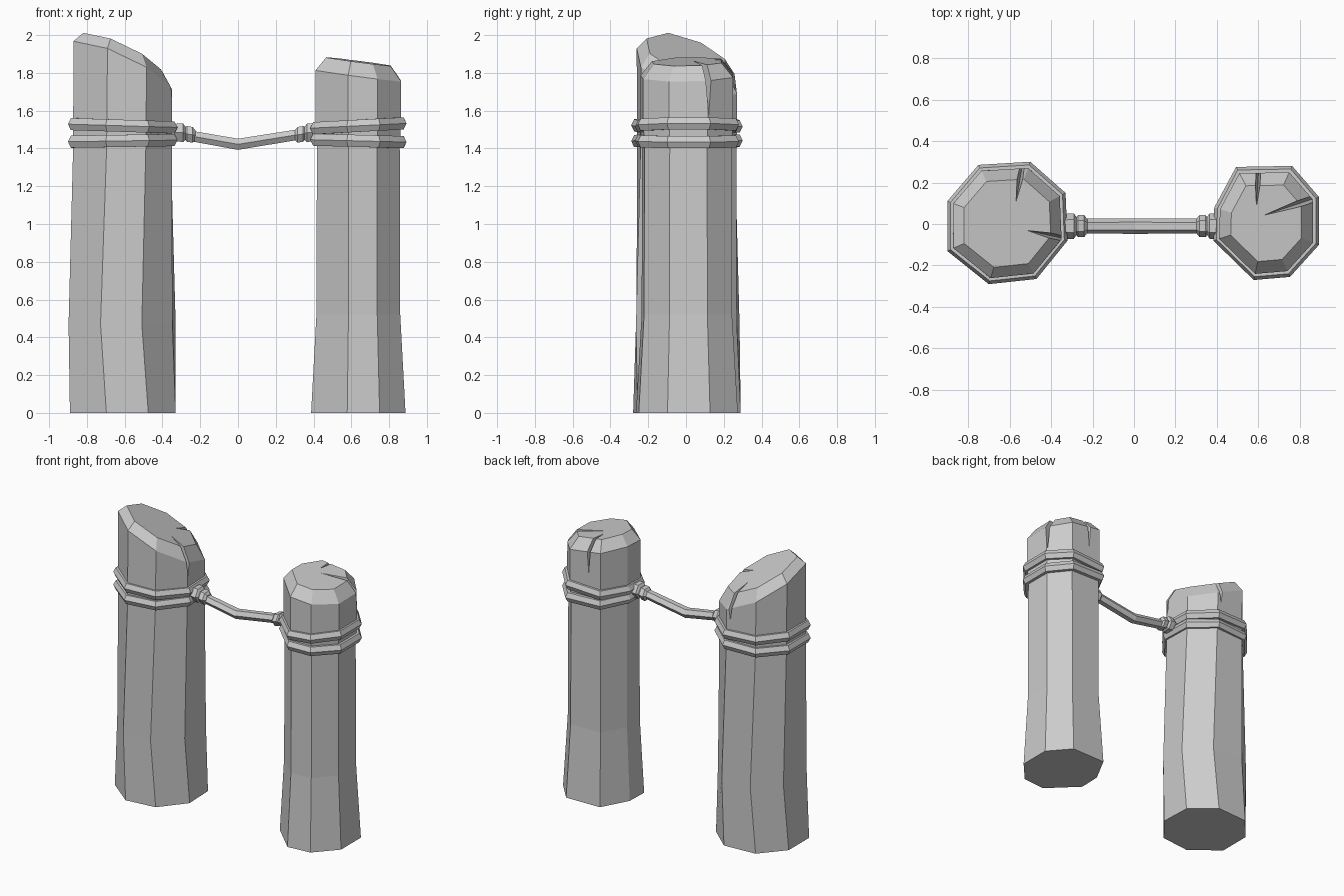
import bpy, bmesh, math
from mathutils import Vector

cube = bpy.data.objects.get("Cube")
if cube:
    bpy.data.objects.remove(cube, do_unlink=True)

grey = bpy.data.materials.new("plain_grey")
grey.use_nodes = True
GREY = (0.6, 0.6, 0.6, 1)
grey.diffuse_color = GREY
grey.node_tree.nodes["Principled BSDF"].inputs["Base Color"].default_value = GREY


def loft(name, rings, closed=False):
    """Skin a row of equal-sized point rings, capped or joined end to end."""
    bm = bmesh.new()
    loops = [[bm.verts.new(p) for p in ring] for ring in rings]
    pairs = list(zip(loops, loops[1:]))
    if closed:
        pairs.append((loops[-1], loops[0]))
    else:
        bm.faces.new(loops[0])
        bm.faces.new(loops[-1])
    n = len(loops[0])
    for a, b in pairs:
        for i in range(n):
            j = (i + 1) % n
            bm.faces.new((a[i], a[j], b[j], b[i]))
    bmesh.ops.recalc_face_normals(bm, faces=bm.faces)
    mesh = bpy.data.meshes.new(name)
    bm.to_mesh(mesh)
    bm.free()
    mesh.materials.append(grey)
    obj = bpy.data.objects.new(name, mesh)
    bpy.context.collection.objects.link(obj)
    return obj


def cut_crack(post, tip, rim, low, width):
    """Carve a wedge that opens from a tip on the top out to the rim."""
    tip, rim = Vector(tip), Vector(rim)
    out = (rim - tip).to_2d().normalized()
    side = Vector((-out.y, out.x, 0)) * width
    end = rim + Vector((out.x, out.y, 0)) * 0.03
    up = Vector((0, 0, 0.12))
    bottom = Vector((end.x, end.y, low))
    bm = bmesh.new()
    v = [bm.verts.new(p) for p in (tip, end + side + up, end - side + up, bottom)]
    for tri in ((0, 1, 2), (0, 1, 3), (0, 2, 3), (1, 2, 3)):
        bm.faces.new([v[i] for i in tri])
    bmesh.ops.recalc_face_normals(bm, faces=bm.faces)
    mesh = bpy.data.meshes.new("crack_cutter")
    bm.to_mesh(mesh)
    bm.free()
    mesh.materials.append(grey)
    cutter = bpy.data.objects.new("crack_cutter", mesh)
    bpy.context.collection.objects.link(cutter)
    cutter.hide_render = True
    mod = post.modifiers.new("crack", "BOOLEAN")
    mod.operation, mod.solver, mod.object = "DIFFERENCE", "EXACT", cutter
    bpy.context.view_layer.objects.active = post
    bpy.ops.object.modifier_apply(modifier=mod.name)
    bpy.data.objects.remove(cutter, do_unlink=True)


def make_post(name, cx, outline, levels, top, slope, inner, drop, cracks):
    """Eight-sided post: stacked sections, sloping bevelled top, cracks."""
    def section(scale, height, twist=0):
        c, s = math.cos(math.radians(twist)), math.sin(math.radians(twist))
        pts = [((x * c - y * s) * scale, (x * s + y * c) * scale) for x, y in outline]
        return [(cx + x, y, height(x, y)) for x, y in pts]

    def plane(x, y):
        return top + slope[0] * x + slope[1] * y

    rings = [section(s, lambda x, y, z=z: z, t) for z, s, t in levels]
    rings.append(section(levels[-1][1], lambda x, y: plane(x, y) - drop))
    rings.append(section(inner, plane))
    post = loft(name, rings)
    for tip, rim, low, width in cracks:
        ends = [(x, y, plane(x - cx, y) + dz) for (x, y), dz in ((tip, 0.008), (rim, 0))]
        cut_crack(post, ends[0], ends[1], low, width)


def make_band(name, cx, outline, z, tilt):
    """Hexagonal cord wrapped around the post."""
    rings = []
    for x, y in outline:
        d = Vector((x, y, 0))
        n = d.normalized()
        ring = []
        for k in range(6):
            a = math.radians(60 * k)
            p = d - n * 0.033 + n * math.cos(a) * 0.033
            ring.append((cx + p.x, p.y, z + tilt * x + math.sin(a) * 0.037))
        rings.append(ring)
    loft(name, rings, closed=True)


# Post outlines, measured around each post centre
LEFT_X, RIGHT_X = -0.61, 0.637
thick = [(.28, .15), (.11, .30), (-.14, .285), (-.29, .11),
         (-.29, -.13), (-.09, -.29), (.14, -.265), (.29, -.08)]
thin = [(.255, .13), (.125, .28), (-.145, .275), (-.25, .08),
        (-.255, -.08), (-.06, -.27), (.115, -.255), (.255, -.10)]

make_post("tall_post", LEFT_X, thick,
          [(0, .965, 0), (.47, .945, -7), (1.4, .9, -1)],
          1.89, (-.45, -.3), .72, .075,
          [((-.57, .10), (-.54, .27), 1.57, .04),
           ((-.52, -.03), (-.36, -.065), 1.57, .035)])
make_post("short_post", RIGHT_X, thin,
          [(0, .98, 0), (.52, .87, 0), (1.4, .86, 0), (1.55, .89, 0)],
          1.86, (-.13, .02), .67, .075,
          [((.59, .08), (.60, .25), 1.6, .03),
           ((.62, .04), (.86, .12), 1.54, .035)])

# Paired cords that spread apart on the outer side of each post
for label, cx, outline, tilt in (("tall", LEFT_X, thick, -.03), ("short", RIGHT_X, thin, .05)):
    make_band(label + "_post_upper_band", cx, outline, 1.52, tilt)
    make_band(label + "_post_lower_band", cx, outline, 1.44, -tilt * .5)


def make_tube(name, path):
    """Hexagonal tube through (x, z, radius) stations."""
    rings = []
    for x, z, r in path:
        rings.append([(x, -0.01 + r * 1.1 * math.cos(math.radians(60 * k)),
                       z + r * math.sin(math.radians(60 * k))) for k in range(6)])
    loft(name, rings)


# Sagging rope with a two-lobed knot at each end
make_tube("rope", [(-.3, 1.475, .032), (0, 1.422, .034), (.36, 1.48, .032)])
for label, x, s in (("left_knot", .375, 1), ("right_knot", -.3, -1)):
    make_tube(label, [(x + s * d, 1.485 - dz, r) for d, dz, r in
                      ((.04, 0, .045), (.02, 0, .056), (-.01, .002, .056), (-.022, .005, .04),
                       (-.03, .008, .048), (-.06, .013, .048), (-.075, .015, .03))])
